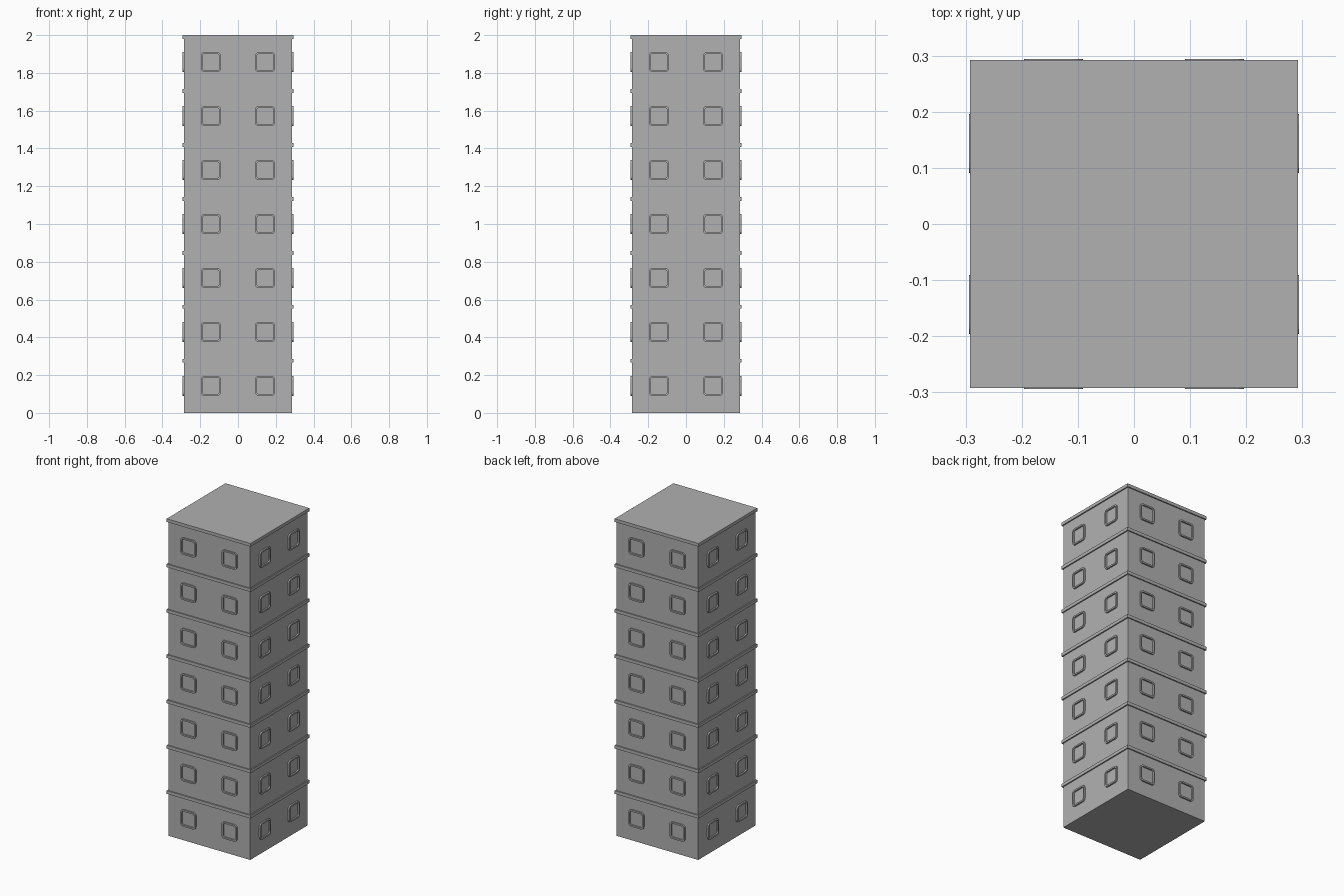
import bpy, bmesh, math
from mathutils import Matrix, Vector

if "Cube" in bpy.data.objects:
    bpy.data.objects.remove(bpy.data.objects["Cube"])

FLOORS = 7
FLOOR_H = 2.0 / FLOORS
WALL = 0.285       # half width of the tower
LEDGE = 0.2925     # half width of the ledges
LEDGE_H = 0.02
FRAME_OUT = 0.2945  # how far the window frames reach
WIN_X = 0.1435     # window centre offset

# dark grey concrete
grey = bpy.data.materials.new("concrete")
grey.diffuse_color = (0.44, 0.44, 0.44, 1)
grey.use_nodes = True
grey.node_tree.nodes["Principled BSDF"].inputs["Base Color"].default_value = grey.diffuse_color


def box(name, half, z0, z1):
    bm = bmesh.new()
    bmesh.ops.create_cube(bm, size=1.0, matrix=Matrix.Translation((0, 0, (z0 + z1) / 2))
                          @ Matrix.Diagonal((2 * half, 2 * half, z1 - z0, 1)))
    return finish(name, bm)


def finish(name, bm):
    bmesh.ops.recalc_face_normals(bm, faces=bm.faces)
    mesh = bpy.data.meshes.new(name)
    bm.to_mesh(mesh)
    bm.free()
    mesh.materials.append(grey)
    ob = bpy.data.objects.new(name, mesh)
    bpy.context.collection.objects.link(ob)
    return ob


def rounded_square(half, radius, steps=3):
    pts = []
    for q in range(4):
        c = (half - radius) * math.sqrt(2)
        mid = math.pi / 4 + q * math.pi / 2
        for s in range(steps + 1):
            a = q * math.pi / 2 + s * math.pi / 2 / steps
            pts.append((c * math.cos(mid) + radius * math.cos(a),
                        c * math.sin(mid) + radius * math.sin(a)))
    return pts


def add_frame(bm, x, z, rot):
    # cross-section of the frame: half size, corner radius, depth
    section = [(0.0525, 0.018, WALL - 0.005), (0.0525, 0.018, FRAME_OUT),
               (0.043, 0.010, FRAME_OUT), (0.043, 0.010, WALL - 0.005)]
    loops = [[bm.verts.new(rot @ Vector((x + px, -d, z + pz)))
              for px, pz in rounded_square(h, r)] for h, r, d in section]
    for k, a in enumerate(loops):
        b = loops[(k + 1) % len(loops)]
        for i in range(len(a)):
            j = (i + 1) % len(a)
            bm.faces.new((a[i], a[j], b[j], b[i]))


# main tower block
box("tower_walls", WALL, 0, 2.0 - LEDGE_H / 2)

for f in range(FLOORS):
    # ledge at the top of each storey
    top = (f + 1) * FLOOR_H
    box(f"ledge_{f + 1}", LEDGE, top - LEDGE_H, top)

    # two window frames on each of the four sides
    bm = bmesh.new()
    for side in range(4):
        rot = Matrix.Rotation(side * math.pi / 2, 3, 'Z')
        for sx in (-1, 1):
            add_frame(bm, sx * WIN_X, (f + 0.5) * FLOOR_H, rot)
    finish(f"window_frames_{f + 1}", bm)
